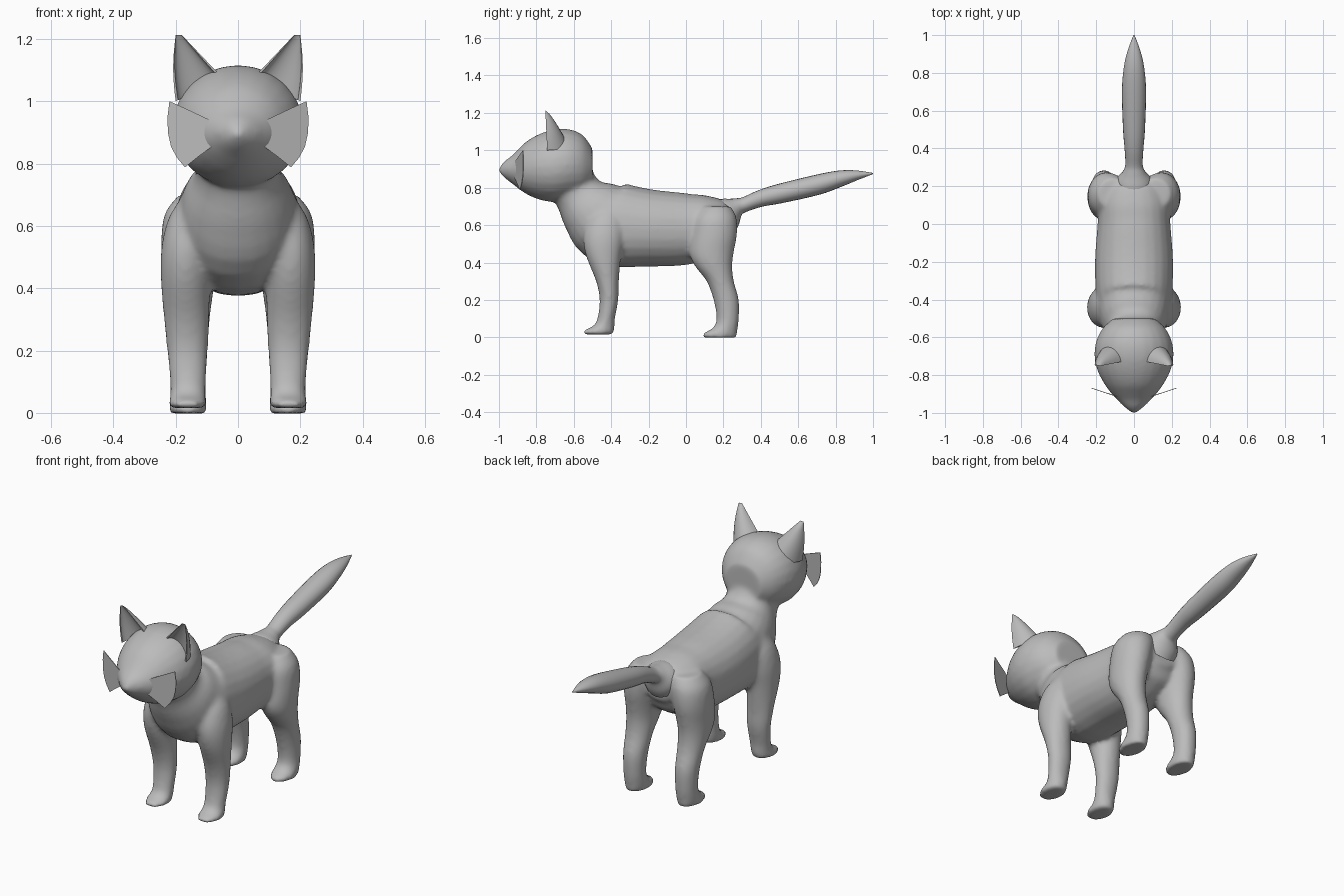
import bpy, bmesh, math
from mathutils import Vector

if "Cube" in bpy.data.objects:
    bpy.data.objects.remove(bpy.data.objects["Cube"])

grey = bpy.data.materials.new("plain grey")
grey.diffuse_color = (0.5, 0.5, 0.5, 1)
grey.use_nodes = True
grey.node_tree.nodes["Principled BSDF"].inputs["Base Color"].default_value = grey.diffuse_color


def resample(rows, steps=4):
    """Smooth curve through rows of numbers (Catmull-Rom)."""
    rows = [Vector(r) for r in rows]
    out = []
    for i in range(len(rows) - 1):
        a, b, c, d = rows[max(i - 1, 0)], rows[i], rows[i + 1], rows[min(i + 2, len(rows) - 1)]
        for k in range(steps):
            t = k / steps
            out.append(b + 0.5 * t * ((c - a) + t * ((2 * a - 5 * b + 4 * c - d)
                       + t * (3 * (b - c) + d - a))))
    return out + [rows[-1]]


def skin(bm, rings):
    """Join closed rings of points and cap both ends."""
    vs = [[bm.verts.new(p) for p in ring] for ring in rings]
    n = len(vs[0])
    faces = [bm.faces.new(vs[0][::-1]), bm.faces.new(vs[-1])]
    for a, b in zip(vs, vs[1:]):
        for i in range(n):
            faces.append(bm.faces.new((a[i], a[(i + 1) % n], b[(i + 1) % n], b[i])))
    bmesh.ops.recalc_face_normals(bm, faces=faces)


def tube(bm, rows, axis=None, sides=24, power=1.0):
    """Loft of ellipses; rows are (x, y, z, half width, half depth)."""
    pts = resample(rows)
    rings = []
    for i, p in enumerate(pts):
        c = Vector(p[:3])
        if axis:
            t = Vector(axis)
        else:
            t = Vector(pts[min(i + 1, len(pts) - 1)][:3]) - Vector(pts[max(i - 1, 0)][:3])
            t.x = 0
        t.normalize()
        up = Vector((1, 0, 0)).cross(t)
        ring = []
        for k in range(sides):
            a = 2 * math.pi * k / sides
            u, v = math.cos(a), math.sin(a)
            u = math.copysign(abs(u) ** power, u)
            v = math.copysign(abs(v) ** power, v)
            ring.append(c + Vector((u * p[3], 0, 0)) + up * (v * p[4]))
        rings.append(ring)
    skin(bm, rings)


def finish(bm, name, angle=None):
    me = bpy.data.meshes.new(name)
    bm.to_mesh(me)
    bm.free()
    me.materials.append(grey)
    ob = bpy.data.objects.new(name, me)
    bpy.context.collection.objects.link(ob)
    if angle:
        bpy.context.view_layer.objects.active = ob
        ob.select_set(True)
        bpy.ops.object.shade_smooth_by_angle(angle=math.radians(angle))
        ob.select_set(False)
    return ob


def mirror(ob):
    ob.modifiers.new("mirror", "MIRROR").use_clip = False


# Body: head, neck, trunk and legs blended into one skin
bm = bmesh.new()
head = [(-1.0, .895, .012, .012), (-.97, .897, .05, .045), (-.93, .897, .09, .075),
        (-.90, .90, .118, .102), (-.85, .907, .155, .143), (-.78, .912, .192, .177),
        (-.70, .918, .21, .195), (-.62, .925, .2, .187), (-.55, .92, .165, .16),
        (-.50, .91, .11, .10)]
tube(bm, [(0, y, z, w, h) for y, z, w, h in head], axis=(0, 1, 0))
trunk = [(-.63, .86, .14, .13), (-.575, .765, .135, .132), (-.51, .69, .175, .178),
         (-.40, .61, .2, .225), (-.2, .585, .207, .207), (0, .58, .193, .192),
         (.12, .60, .185, .165), (.2, .615, .15, .125), (.25, .615, .08, .07)]
tube(bm, [(0, y, z, w, h) for y, z, w, h in trunk], power=.93)
front_leg = [(.68, .13, -.42, .06, .07), (.62, .15, -.43, .075, .10), (.53, .163, -.44, .083, .11),
             (.43, .168, -.44, .08, .093), (.3, .165, -.42, .073, .061),
             (.2, .162, -.412, .066, .05), (.1, .16, -.427, .058, .047),
             (.06, .16, -.44, .057, .058), (.035, .162, -.467, .061, .083), (.015, .162, -.467, .058, .08)]
hind_leg = [(.70, .11, .16, .08, .08), (.64, .135, .155, .1, .115), (.55, .15, .15, .097, .123),
            (.45, .157, .137, .088, .118), (.38, .16, .148, .08, .1), (.3, .16, .183, .07, .073),
            (.2, .16, .215, .062, .068), (.1, .16, .223, .057, .06),
            (.05, .16, .21, .058, .067), (.02, .16, .182, .061, .092), (-.002, .16, .182, .057, .088)]
for leg in (front_leg, hind_leg):
    for s in (-1, 1):
        tube(bm, [(s * x, y, z, w, d) for z, x, y, w, d in leg], axis=(0, 0, -1))
body = finish(bm, "body")
rm = body.modifiers.new("blend", "REMESH")
rm.mode = "VOXEL"
rm.voxel_size = 0.012
rm.use_smooth_shade = True
sm = body.modifiers.new("soften", "SMOOTH")
sm.factor = 0.5
sm.iterations = 8

# Tail with a flared root
bm = bmesh.new()
tail = [(.2, .645, .1, .1), (.235, .672, .092, .083), (.275, .697, .06, .05), (.315, .711, .046, .04),
        (.4, .743, .05, .045), (.5, .768, .058, .052), (.7, .815, .064, .054),
        (.82, .848, .055, .044), (.91, .866, .036, .027), (1.0, .876, .003, .003)]
tube(bm, [(0, y, z, w, h) for y, z, w, h in tail], sides=20)
finish(bm, "tail", 50)

# Ears: crescent sections, hollow at the front, narrowing to the tip
bm = bmesh.new()
rings = []
for k in range(11):
    t = k / 10
    inner = Vector((.045, -.725, 1.07)).lerp(Vector((.18, -.752, 1.212)), t)
    outer = Vector((.2, -.742, 1.0)).lerp(Vector((.2, -.752, 1.212)), t)
    outer.x += .008 * math.sin(math.pi * t)
    mid, half = (inner + outer) / 2, (outer - inner) / 2
    depth = .095 * (1 - t) ** .75 + .003
    back = [mid - half * math.cos(a) + Vector((0, depth * math.sin(a), 0))
            for a in (math.pi * i / 12 for i in range(13))]
    hollow = [mid + half * .9 * math.cos(a) + Vector((0, depth * .45 * math.sin(a), 0))
              for a in (math.pi * i / 12 for i in range(13))]
    rings.append(back + hollow)
skin(bm, rings)
mirror(finish(bm, "ears", 40))

# Cheek tufts: thin fan-shaped plates
bm = bmesh.new()
outline = [(.08, .935), (.15, .968), (.22, 1.0), (.226, .95), (.225, .9), (.215, .855),
           (.197, .82), (.17, .788), (.13, .82), (.08, .857)]
layers = [[Vector((x, -.91 + (x - .1) * .33 + off, z)) for x, z in outline] for off in (-.002, .002)]
skin(bm, layers)
mirror(finish(bm, "cheek_tufts", 30))
